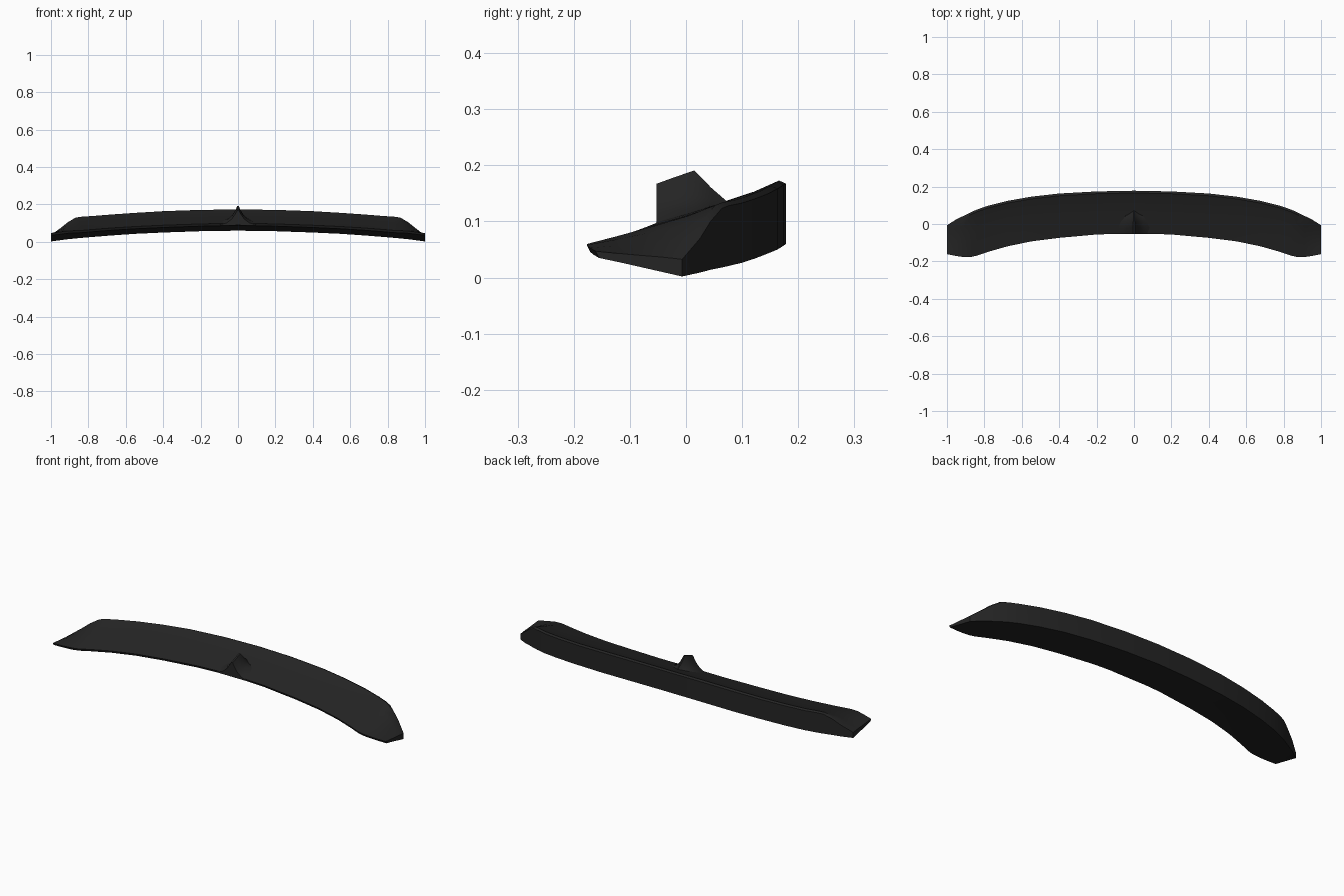
import bpy, bmesh, math

if "Cube" in bpy.data.objects:
    bpy.data.objects.remove(bpy.data.objects["Cube"])

mat = bpy.data.materials.new("matte black")
mat.diffuse_color = (0.018, 0.018, 0.018, 1)
mat.use_nodes = True
mat.node_tree.nodes["Principled BSDF"].inputs["Base Color"].default_value = mat.diffuse_color


def make_object(name, rings, angle):
    """Skin a list of closed rings and cap both ends."""
    bm = bmesh.new()
    loops = [[bm.verts.new(p) for p in ring] for ring in rings]
    for a, b in zip(loops, loops[1:]):
        n = len(a)
        for i in range(n):
            j = (i + 1) % n
            bm.faces.new((a[i], a[j], b[j], b[i]))
    bm.faces.new(loops[0])
    bm.faces.new(loops[-1])
    bmesh.ops.remove_doubles(bm, verts=bm.verts, dist=0.00005)
    bmesh.ops.recalc_face_normals(bm, faces=bm.faces)
    me = bpy.data.meshes.new(name)
    bm.to_mesh(me)
    bm.free()
    me.materials.append(mat)
    ob = bpy.data.objects.new(name, me)
    bpy.context.collection.objects.link(ob)
    bpy.ops.object.select_all(action='DESELECT')
    ob.select_set(True)
    bpy.context.view_layer.objects.active = ob
    bpy.ops.object.shade_smooth_by_angle(angle=math.radians(angle))
    return ob


# Wing stations: x, front y, front z, back y, back top z, back bottom z
half = [
    (0.00, -0.050, 0.100, 0.178, 0.173, 0.060),
    (0.20, -0.056, 0.096, 0.174, 0.171, 0.057),
    (0.40, -0.074, 0.089, 0.163, 0.164, 0.050),
    (0.55, -0.093, 0.082, 0.146, 0.155, 0.043),
    (0.68, -0.120, 0.074, 0.123, 0.146, 0.034),
    (0.78, -0.149, 0.066, 0.098, 0.138, 0.026),
    (0.84, -0.169, 0.061, 0.077, 0.134, 0.021),
    (0.87, -0.176, 0.060, 0.064, 0.129, 0.018),
    (0.91, -0.177, 0.058, 0.044, 0.105, 0.014),
    (0.95, -0.171, 0.053, 0.025, 0.073, 0.009),
    (1.00, -0.161, 0.047, -0.007, 0.034, 0.002),
]
stations = [(-s[0],) + s[1:] for s in half[:0:-1]] + half


def wing_ring(x, yf, zf, yb, zt, zb):
    d = yb - yf
    lip = 0.05 * (zt - zb)
    ring = [(x, yf, zf)]
    # slightly dished upper skin rising to the rear lip
    for t in (0.25, 0.5, 0.75):
        ring.append((x, yf + d * t, zf + (zt - zf) * t - 0.02 * (zt - zb) * 4 * t * (1 - t)))
    ring += [(x, yb - 0.012, zt), (x, yb, zt - lip), (x, yb, zb)]
    # underside sloping back up to the thin front edge
    for t in (0.6, 0.3):
        ring.append((x, yf + d * t, zf - 0.01 + (zb - zf + 0.01) * t))
    ring.append((x, yf + 0.006, zf - 0.012))
    return ring


make_object("spoiler_wing", [wing_ring(*s) for s in stations], 35)

# Centre fin: y, ridge z, base z, base half width
fin = [
    (-0.053, 0.167, 0.090, 0.095),
    (-0.020, 0.179, 0.104, 0.095),
    (0.015, 0.191, 0.114, 0.080),
    (0.045, 0.160, 0.124, 0.060),
    (0.075, 0.134, 0.122, 0.030),
]


def fin_ring(y, top, base, w):
    h = top - base
    side = [(0.05, 1.0), (0.16, 0.75), (0.35, 0.42), (0.62, 0.16), (1.0, 0.0)]
    right = [(w * u, y, base + h * v) for u, v in side]
    left = [(-x, yy, z) for x, yy, z in reversed(right)]
    return right + left


make_object("centre_fin", [fin_ring(*f) for f in fin], 35)
